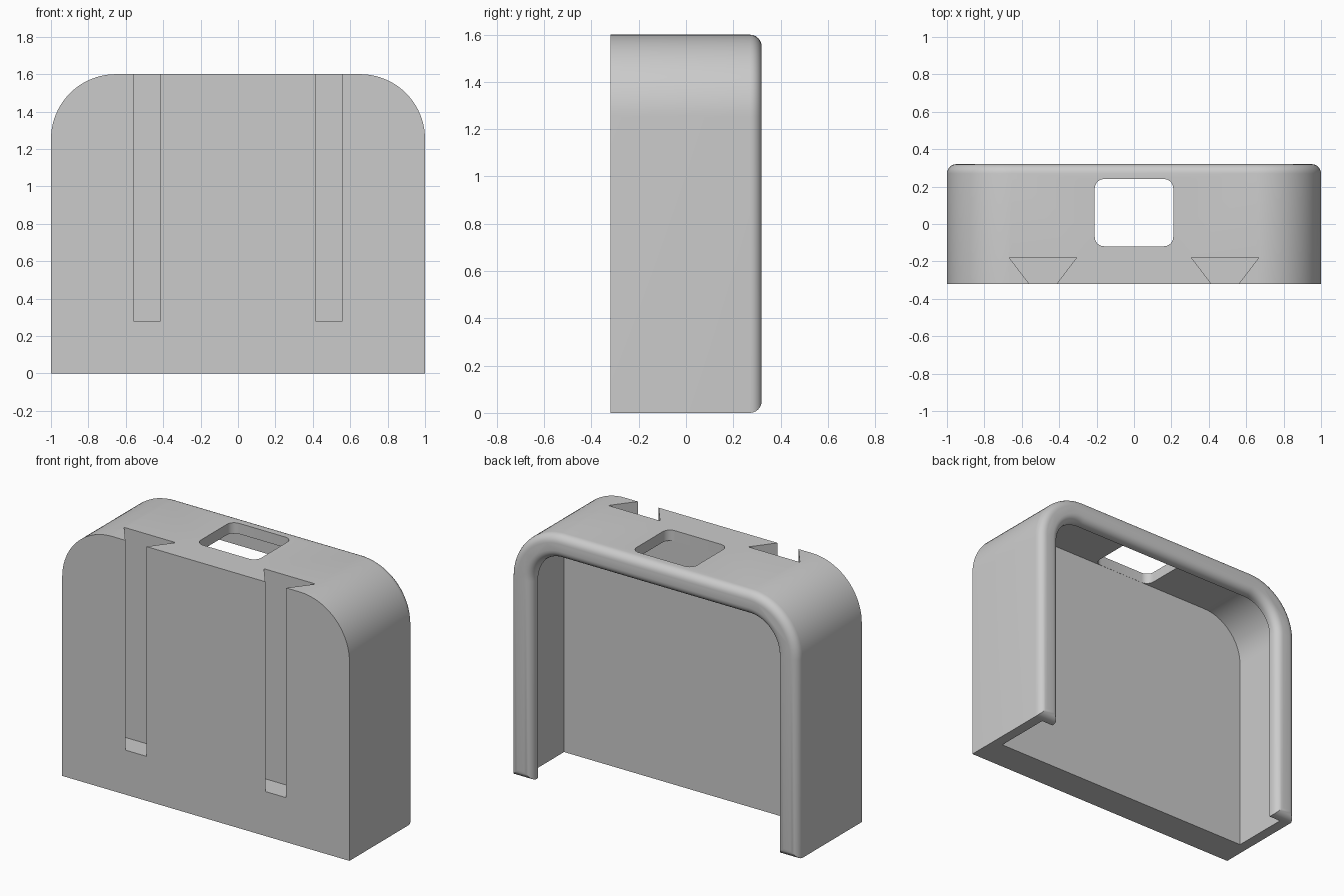
import bpy, bmesh, math
from mathutils import Vector

if "Cube" in bpy.data.objects:
    bpy.data.objects.remove(bpy.data.objects["Cube"])

WIDTH, HEIGHT, DEPTH = 2.0, 1.6, 0.64
CORNER = 0.347
WALL, LIP, FILLET = 0.067, 0.147, 0.05
FRONT, BACK = -DEPTH / 2, DEPTH / 2
CAVITY_FRONT, LIP_FRONT = -0.12, 0.253

grey = bpy.data.materials.new("plain grey")
grey.use_nodes = True
colour = (0.6, 0.6, 0.6, 1)
grey.diffuse_color = colour
grey.node_tree.nodes["Principled BSDF"].inputs["Base Color"].default_value = colour


def arc(cx, cy, r, start, steps):
    """Quarter turn of points around a centre."""
    return [(cx + r * math.cos(start + math.pi / 2 * i / steps),
             cy + r * math.sin(start + math.pi / 2 * i / steps))
            for i in range(steps + 1)]


def arch(inset, bottom):
    """Round-shouldered outline, inset evenly from the outside."""
    half, top, r = WIDTH / 2 - inset, HEIGHT - inset, CORNER - inset
    return ([(-half, bottom), (half, bottom)]
            + arc(half - r, top - r, r, 0, 20)
            + arc(r - half, top - r, r, math.pi / 2, 20))


def prism(name, outline, axis, low, high):
    """Extrude an outline along y or z."""
    place = (lambda a, b, t: (a, t, b)) if axis == "y" else (lambda a, b, t: (a, b, t))
    bm = bmesh.new()
    face = bm.faces.new([bm.verts.new(place(a, b, low)) for a, b in outline])
    out = bmesh.ops.extrude_face_region(bm, geom=[face])
    moved = [v for v in out["geom"] if isinstance(v, bmesh.types.BMVert)]
    bmesh.ops.translate(bm, verts=moved, vec=Vector(place(0, 0, high - low)))
    bmesh.ops.recalc_face_normals(bm, faces=bm.faces)
    mesh = bpy.data.meshes.new(name)
    bm.to_mesh(mesh)
    bm.free()
    mesh.materials.append(grey)
    obj = bpy.data.objects.new(name, mesh)
    bpy.context.collection.objects.link(obj)
    return obj


# Outer block
shell = prism("housing", arch(0, 0), "y", FRONT, BACK)

# Cavity and the narrower rear opening that leaves a lip
cutters = [
    prism("cavity_cutter", arch(WALL, -0.2), "y", CAVITY_FRONT, LIP_FRONT),
    prism("opening_cutter", arch(LIP, -0.3), "y", 0, BACK + 0.2),
]

# Rounded window through the top
hx, y0, y1, r = 0.21, CAVITY_FRONT + 0.001, 0.24, 0.05
window = (arc(hx - r, y1 - r, r, 0, 8) + arc(r - hx, y1 - r, r, math.pi / 2, 8)
          + arc(r - hx, y0 + r, r, math.pi, 8) + arc(hx - r, y0 + r, r, math.pi * 1.5, 8))
cutters.append(prism("window_cutter", window, "z", 1.35, HEIGHT + 0.1))

# Dovetail slots in the front, open at the top
mouth, root, slot_back, over = 0.073, 0.18, -0.18, 0.05
slope = (root - mouth) / (slot_back - FRONT)
for x in (-0.487, 0.487):
    m = mouth - slope * over
    outline = [(x - m, FRONT - over), (x + m, FRONT - over),
               (x + root, slot_back), (x - root, slot_back)]
    cutters.append(prism("slot_cutter", outline, "z", 0.28, HEIGHT + 0.1))

for cutter in cutters:
    cutter.hide_render = True
    mod = shell.modifiers.new(cutter.name, "BOOLEAN")
    mod.operation, mod.solver, mod.object = "DIFFERENCE", "EXACT", cutter

# Bake the cuts and drop the cutters
bpy.context.view_layer.update()
baked = bpy.data.meshes.new_from_object(
    shell.evaluated_get(bpy.context.evaluated_depsgraph_get()))
shell.modifiers.clear()
shell.data = baked
for cutter in cutters:
    bpy.data.objects.remove(cutter)

# Round every edge of the rear rim
bm = bmesh.new()
bm.from_mesh(baked)
bmesh.ops.remove_doubles(bm, verts=bm.verts, dist=0.0001)
on_back = lambda f: all(abs(v.co.y - BACK) < 0.001 for v in f.verts)
rim = [e for e in bm.edges if sum(on_back(f) for f in e.link_faces) == 1]
bmesh.ops.bevel(bm, geom=rim, offset=FILLET, offset_type="OFFSET", segments=6,
                profile=0.5, affect="EDGES", clamp_overlap=False)
for f in bm.faces:
    f.material_index = 0
bm.to_mesh(baked)
bm.free()
baked.materials.clear()
baked.materials.append(grey)

bpy.ops.object.select_all(action="DESELECT")
shell.select_set(True)
bpy.context.view_layer.objects.active = shell
bpy.ops.object.shade_smooth_by_angle(angle=math.radians(30))
